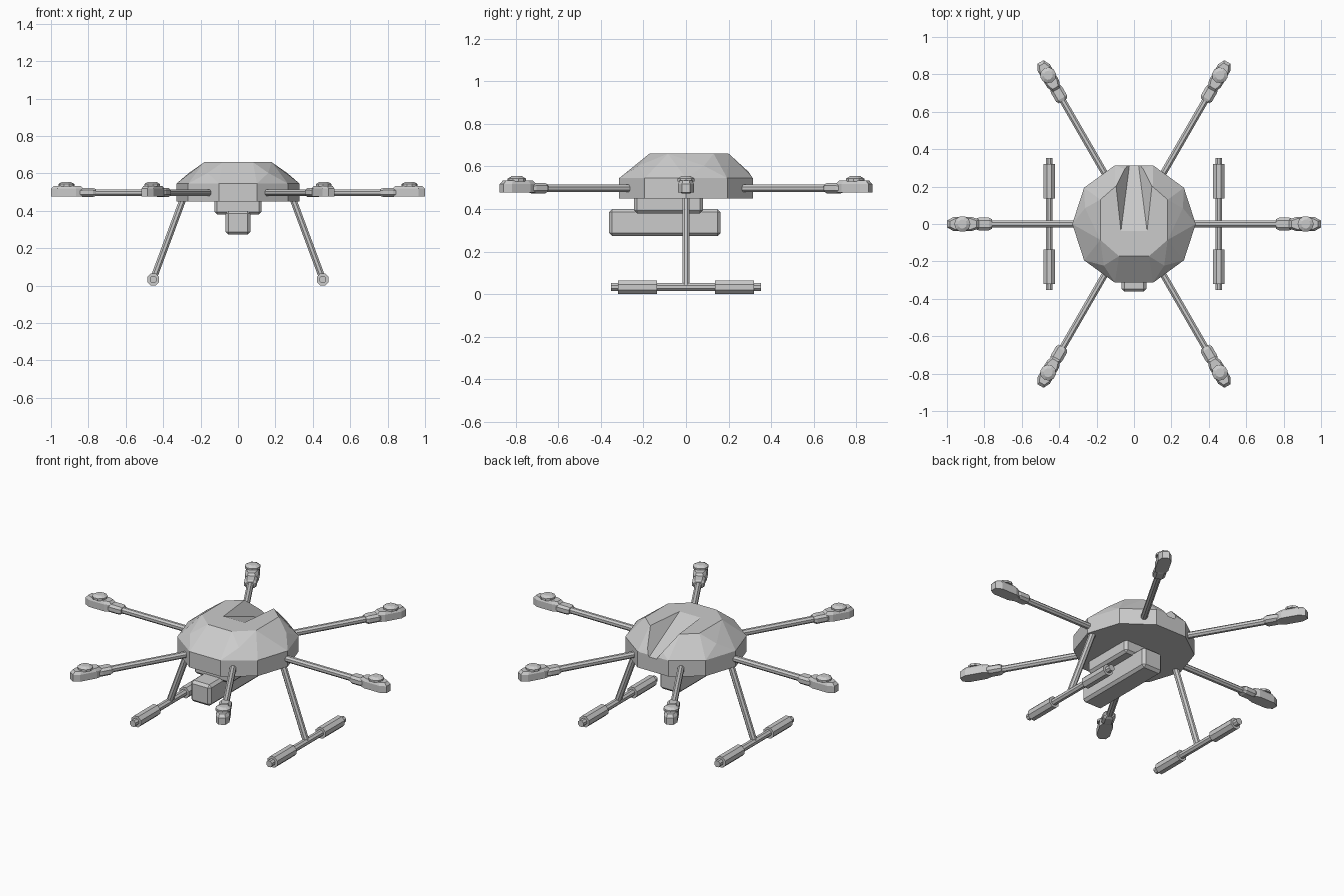
import bpy, bmesh
from math import cos, sin, pi, radians
from mathutils import Vector, Matrix

if "Cube" in bpy.data.objects:
    bpy.data.objects.remove(bpy.data.objects["Cube"])


def finish(name, bm):
    bmesh.ops.recalc_face_normals(bm, faces=bm.faces)
    me = bpy.data.meshes.new(name)
    bm.to_mesh(me)
    bm.free()
    ob = bpy.data.objects.new(name, me)
    bpy.context.collection.objects.link(ob)
    return ob


def hull(name, pts, rot=0.0):
    """Faceted solid: convex hull of points, turned about z."""
    bm = bmesh.new()
    for p in pts:
        bm.verts.new(p)
    res = bmesh.ops.convex_hull(bm, input=bm.verts)
    junk = {g for g in res["geom_interior"] + res["geom_unused"] if isinstance(g, bmesh.types.BMVert)}
    bmesh.ops.delete(bm, geom=list(junk), context='VERTS')
    bmesh.ops.dissolve_limit(bm, angle_limit=radians(1), verts=bm.verts, edges=bm.edges)
    bmesh.ops.rotate(bm, verts=bm.verts, matrix=Matrix.Rotation(rot, 3, 'Z'))
    return finish(name, bm)


def rod(name, a, b, r, sides=8, rot=0.0):
    a, b = Vector(a), Vector(b)
    d = b - a
    bm = bmesh.new()
    m = (Matrix.Rotation(rot, 4, 'Z') @ Matrix.Translation((a + b) / 2)
         @ d.to_track_quat('Z', 'Y').to_matrix().to_4x4() @ Matrix.Rotation(pi / sides, 4, 'Z'))
    bmesh.ops.create_cone(bm, cap_ends=True, segments=sides, radius1=r, radius2=r,
                          depth=d.length, matrix=m)
    return finish(name, bm)


def box(name, lo, hi, bevel):
    lo, hi = Vector(lo), Vector(hi)
    bm = bmesh.new()
    bmesh.ops.create_cube(bm, size=1, matrix=Matrix.Translation((lo + hi) / 2)
                          @ Matrix.Diagonal((*(hi - lo), 1)))
    bmesh.ops.bevel(bm, geom=bm.edges[:], offset=bevel, segments=1, affect='EDGES')
    return finish(name, bm)


def mirror_x(pts):
    return [(s * x, y, z) for x, y, z in pts for s in (1, -1)]


# body shell: ten-sided skirt below a faceted dome
ring = [(0.33 * cos(i * pi / 5), 0.33 * sin(i * pi / 5)) for i in range(10)]
pts = [(x, y, z) for x, y in ring for z in (0.45, 0.545)]
pts += [(0.275 * cos(a), 0.275 * sin(a), 0.603) for a in (radians(18 + 72 * i) for i in range(5))]
pts += mirror_x([(0.08, -0.172, 0.66), (0.18, -0.085, 0.66), (0.18, 0.13, 0.66), (0.10, 0.20, 0.66)])
body = hull("body_shell", pts)

# tapering recess sloping down to the rear of the dome
cutter = hull("recess_cutter", mirror_x([
    (0.07, -0.04, 0.6605), (0.07, -0.04, 0.70), (0.02, 0.25, 0.56), (0.016, 0.38, 0.51),
    (0.10, 0.21, 0.665), (0.11, 0.38, 0.665), (0.11, 0.38, 0.70)]))
cutter.hide_render = True
cutter.hide_viewport = True
mod = body.modifiers.new("recess", 'BOOLEAN')
mod.object = cutter
mod.operation = 'DIFFERENCE'
mod.solver = 'EXACT'

# camera mount and camera under the body
box("camera_mount", (-0.125, -0.245, 0.38), (0.125, 0.08, 0.47), 0.014)
box("camera_body", (-0.067, -0.362, 0.273), (0.067, 0.163, 0.40), 0.015)

# landing gear
for side, s in (("right", 1), ("left", -1)):
    rod(f"{side}_leg", (s * 0.28, 0, 0.50), (s * 0.453, 0, 0.035), 0.019)
    rod(f"{side}_skid", (s * 0.453, -0.352, 0.033), (s * 0.453, 0.352, 0.033), 0.02)
    for end, e in (("front", -1), ("rear", 1)):
        rod(f"{side}_{end}_skid_pad", (s * 0.453, e * 0.136, 0.033),
            (s * 0.453, e * 0.32, 0.033), 0.0345)

# six arms with collars, motor pods and motor caps
plan = [(0.825, 0.022), (0.865, 0.037), (0.965, 0.037), (1.0, 0.019)]
for i in range(6):
    a = i * pi / 3
    rod(f"arm_{i + 1}", (0.28, 0, 0.497), (0.86, 0, 0.497), 0.019, 8, a)
    collar = []
    for x, k in ((0.76, 0.75), (0.775, 1), (0.83, 1), (0.86, 0.7)):
        for y, z in ((0.034, 0.012), (0.020, 0.024)):
            collar += [(x, t * y * k, 0.498 + u * z * k) for t in (1, -1) for u in (1, -1)]
    hull(f"arm_collar_{i + 1}", collar, a)
    pod = []
    for x, y in plan:
        for t in (1, -1):
            pod += [(x, t * y, 0.477), (x, t * y, 0.518),
                    (0.915 + (x - 0.915) * 0.82, t * y * 0.78, 0.534)]
    hull(f"motor_pod_{i + 1}", pod, a)
    cap = [(0.918 + r * cos(j * pi / 5), r * sin(j * pi / 5), z)
           for r, z in ((0.043, 0.53), (0.043, 0.543), (0.024, 0.554)) for j in range(10)]
    hull(f"motor_cap_{i + 1}", cap, a)
